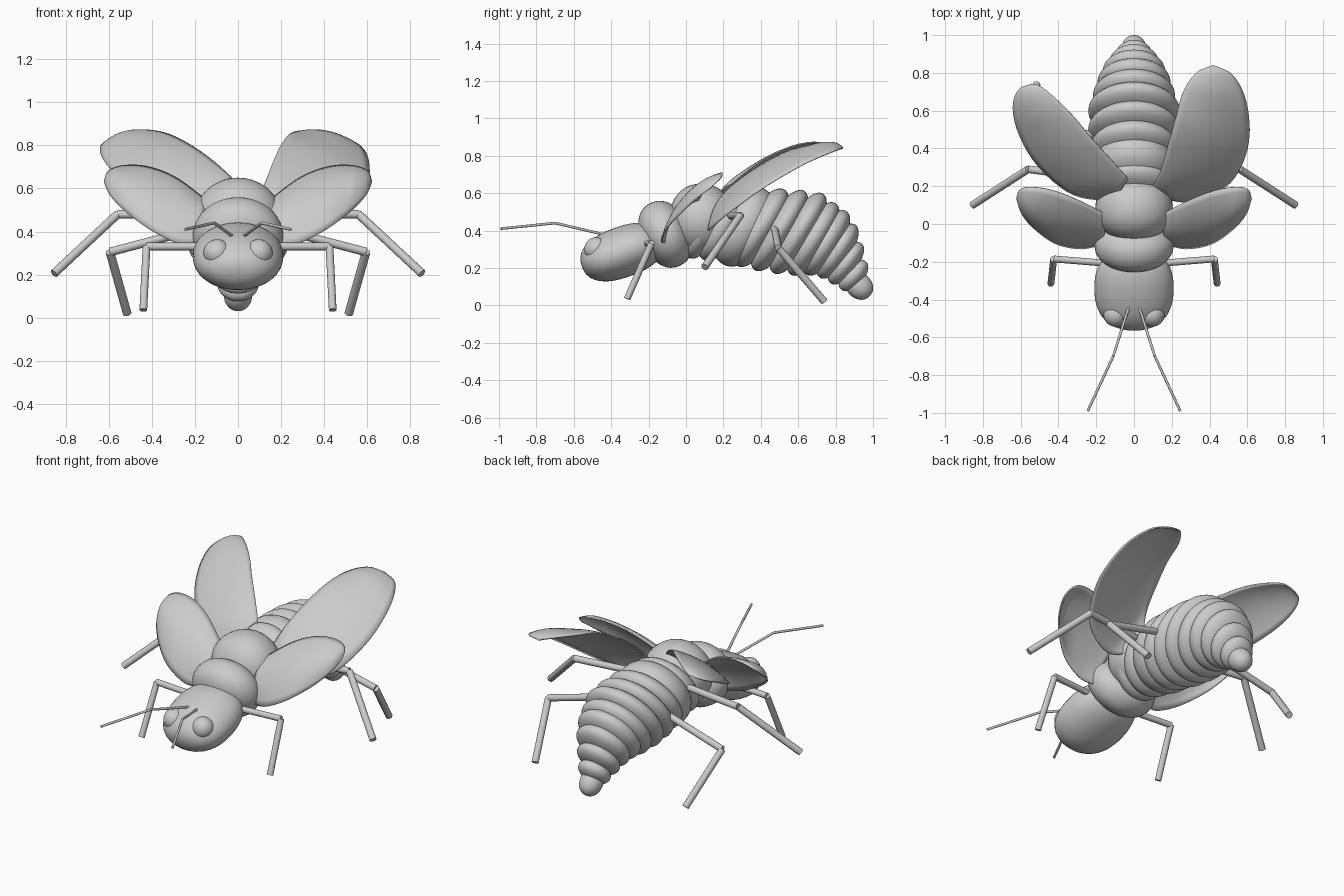
import bpy, bmesh
from math import radians
from mathutils import Vector, Matrix

if "Cube" in bpy.data.objects:
    bpy.data.objects.remove(bpy.data.objects["Cube"])


def finish(name, bm, smooth=True):
    me = bpy.data.meshes.new(name)
    bm.to_mesh(me)
    bm.free()
    for p in me.polygons:
        p.use_smooth = smooth
    ob = bpy.data.objects.new(name, me)
    bpy.context.collection.objects.link(ob)
    return ob


def segment(name, center, size, tilt=0, power=2.0):
    """Rounded body segment: size = (half width, half height, half length), tilt = nose-down angle."""
    bm = bmesh.new()
    bmesh.ops.create_uvsphere(bm, u_segments=40, v_segments=24, radius=1)
    for v in bm.verts:
        r = (v.co.x ** 2 + v.co.y ** 2) ** 0.5
        v.co /= (abs(v.co.z) ** power + r ** power) ** (1 / power)
    m = (Matrix.Translation(center) @ Matrix.Rotation(-radians(90 + tilt), 4, 'X')
         @ Matrix.Diagonal((*size, 1)))
    bmesh.ops.transform(bm, matrix=m, verts=bm.verts)
    return finish(name, bm)


def rods(name, points, radius):
    """Jointed limb made of straight cylinders."""
    bm = bmesh.new()
    pts = [Vector(p) for p in points]
    for a, b in zip(pts, pts[1:]):
        d = b - a
        m = Matrix.Translation((a + b) / 2) @ d.to_track_quat('Z', 'Y').to_matrix().to_4x4()
        bmesh.ops.create_cone(bm, cap_ends=True, segments=16, radius1=radius,
                              radius2=radius, depth=d.length, matrix=m)
    ob = finish(name, bm)
    ob.data.set_sharp_from_angle(angle=radians(40))
    return ob


def sample(pts, t):
    """Catmull-Rom point on a path, t in 0..1."""
    n = len(pts) - 1
    i = min(int(t * n), n - 1)
    f = t * n - i
    p1, p2 = pts[i], pts[i + 1]
    p0 = pts[i - 1] if i > 0 else p1 * 2 - p2
    p3 = pts[i + 2] if i + 2 <= n else p2 * 2 - p1
    return 0.5 * (2 * p1 + (p2 - p0) * f + (2 * p0 - 5 * p1 + 4 * p2 - p3) * f * f
                  + (3 * p1 - p0 - 3 * p2 + p3) * f ** 3)


def wing(name, edge_a, edge_b, bulge, nu=32, nv=12):
    """Thin wing lofted between two edges that meet at the tip, arched by bulge."""
    a = [Vector(p) for p in edge_a]
    b = [Vector(p) for p in edge_b]
    bulge = Vector(bulge)
    bm = bmesh.new()
    grid = []
    for i in range(nu + 1):
        t = i / nu
        pa, pb = sample(a, t), sample(b, t)
        w = min(1, (pa - pb).length / 0.3)
        grid.append([bm.verts.new(pa.lerp(pb, j / nv) + bulge * (4 * j / nv * (1 - j / nv) * w))
                     for j in range(nv + 1)])
    for r0, r1 in zip(grid, grid[1:]):
        for j in range(nv):
            bm.faces.new((r0[j], r0[j + 1], r1[j + 1], r1[j]))
    bmesh.ops.remove_doubles(bm, verts=bm.verts, dist=1e-5)
    bmesh.ops.recalc_face_normals(bm, faces=bm.faces)
    ob = finish(name, bm)
    mod = ob.modifiers.new("thickness", 'SOLIDIFY')
    mod.thickness = 0.008
    mod.offset = 0
    return ob


# Head and thorax
segment("head", (0, -0.34, 0.285), (0.21, 0.135, 0.23), -20, 2.4)
segment("front_thorax", (0, -0.11, 0.38), (0.21, 0.185, 0.13), -25, 2.2)
segment("rear_thorax", (0, 0.08, 0.46), (0.205, 0.19, 0.17), 5, 2.2)

# Abdomen bands: y, z, radius, half length, tilt
bands = [
    (0.10, 0.43, 0.195, 0.08, 25), (0.20, 0.43, 0.215, 0.09, 30),
    (0.31, 0.42, 0.23, 0.14, 30), (0.40, 0.415, 0.24, 0.09, 32),
    (0.50, 0.40, 0.25, 0.085, 32), (0.60, 0.385, 0.25, 0.085, 32),
    (0.68, 0.355, 0.225, 0.085, 32), (0.75, 0.335, 0.20, 0.08, 32),
    (0.81, 0.29, 0.17, 0.07, 34), (0.855, 0.225, 0.135, 0.06, 38),
    (0.895, 0.16, 0.10, 0.055, 42), (0.925, 0.105, 0.068, 0.08, 45),
]
for i, (y, z, r, l, tilt) in enumerate(bands):
    segment(f"abdomen_band_{i + 1}", (0, y, z), (r * 0.97, r, l), tilt, 2.1)

# Hind wings, spread a little differently on each side
wing("hind_wing_right",
     [(.14, .14, .44), (.30, .12, .40), (.50, .21, .48), (.60, .40, .62),
      (.60, .62, .75), (.53, .78, .82), (.42, .84, .84)],
     [(.10, .20, .55), (.14, .28, .66), (.18, .42, .76), (.22, .56, .83),
      (.26, .70, .86), (.33, .80, .865), (.42, .84, .84)], (-.01, -.02, .03))
wing("hind_wing_left",
     [(-.12, .12, .50), (-.33, .16, .53), (-.51, .31, .62), (-.61, .48, .71),
      (-.64, .62, .78), (-.61, .71, .82), (-.54, .74, .84)],
     [(-.03, .24, .65), (-.12, .34, .73), (-.22, .45, .80), (-.32, .57, .85),
      (-.42, .67, .87), (-.49, .725, .865), (-.54, .74, .84)], (0, -.01, .03))

# Mirrored parts
for s, side in ((1, "right"), (-1, "left")):
    def mx(*pts):
        return [(s * x, y, z) for x, y, z in pts]

    wing(f"front_wing_{side}",
         mx((.14, .05, .54), (.29, .125, .65), (.42, .175, .70), (.53, .195, .705),
            (.60, .185, .68), (.62, .135, .63)),
         mx((.18, -.11, .33), (.28, -.13, .345), (.41, -.105, .41), (.52, -.03, .49),
            (.59, .05, .565), (.62, .135, .63)), (0, -.035, .035))

    # Eyes, antennae and legs
    segment(f"eye_{side}", (s * .097, -.48, .30), (.064, .064, .064))
    rods(f"antenna_{side}", mx((.015, -.40, .37), (.11, -.70, .44), (.245, -.99, .41)), .007)
    rods(f"front_leg_{side}", mx((.12, -.21, .33), (.425, -.185, .33), (.44, -.315, .035)), .018)
    rods(f"middle_leg_{side}", mx((.12, .23, .48), (.56, .29, .48), (.855, .10, .205)), .02)
    rods(f"hind_leg_{side}", mx((.12, .47, .43), (.595, .495, .305), (.515, .74, .02)), .02)
